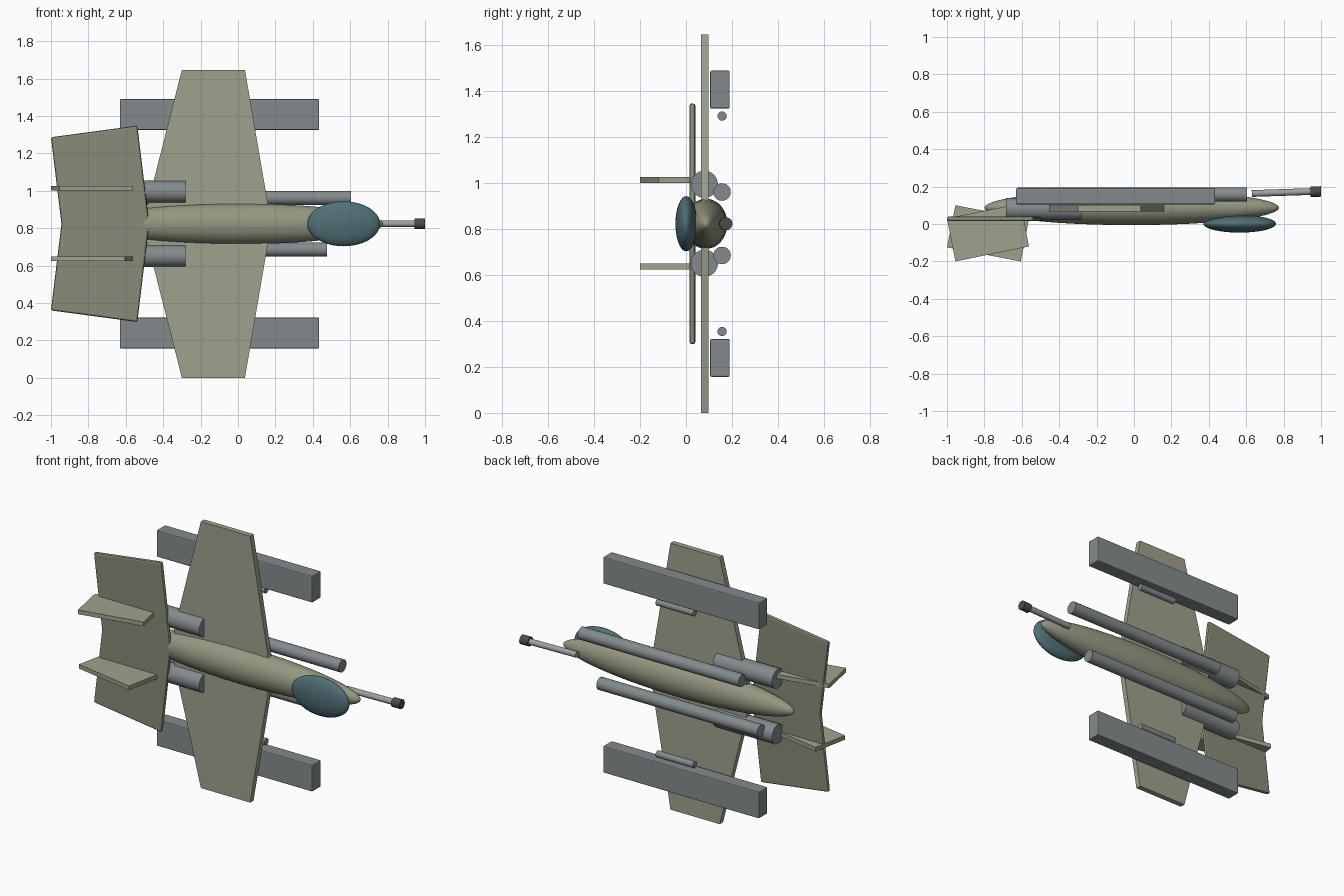
import bpy, bmesh, math
from mathutils import Matrix, Vector

if "Cube" in bpy.data.objects:
    bpy.data.objects.remove(bpy.data.objects["Cube"])

MID = 0.8235  # height of the fuselage axis; wings spread along z


def material(name, rgb):
    m = bpy.data.materials.new(name)
    m.diffuse_color = (*rgb, 1)
    m.use_nodes = True
    m.node_tree.nodes["Principled BSDF"].inputs["Base Color"].default_value = m.diffuse_color
    return m


OLIVE = material("olive", (0.30, 0.31, 0.22))
WING = material("light_olive", (0.35, 0.36, 0.27))
TAIL = material("dark_olive", (0.25, 0.26, 0.19))
GREY = material("steel", (0.23, 0.26, 0.27))
BARREL = material("barrel_grey", (0.36, 0.35, 0.36))
DARK = material("dark_metal", (0.07, 0.07, 0.07))
GLASS = material("canopy_blue", (0.08, 0.16, 0.18))


def finish(name, bm, mat, smooth=False, bevel=0):
    bmesh.ops.recalc_face_normals(bm, faces=bm.faces)
    mesh = bpy.data.meshes.new(name)
    bm.to_mesh(mesh)
    bm.free()
    ob = bpy.data.objects.new(name, mesh)
    bpy.context.collection.objects.link(ob)
    mesh.materials.append(mat)
    if bevel:
        mod = ob.modifiers.new("bevel", 'BEVEL')
        mod.width, mod.segments = bevel, 2
    if smooth:
        bpy.ops.object.select_all(action='DESELECT')
        ob.select_set(True)
        bpy.context.view_layer.objects.active = ob
        bpy.ops.object.shade_smooth_by_angle(angle=math.radians(35))
    return ob


def ellipsoid(name, centre, radii, mat):
    bm = bmesh.new()
    # poles along x
    m = (Matrix.Translation(centre) @ Matrix.Diagonal((*radii, 1))
         @ Matrix.Rotation(math.pi / 2, 4, 'Y'))
    bmesh.ops.create_uvsphere(bm, u_segments=40, v_segments=24, radius=1, matrix=m)
    return finish(name, bm, mat, True)


def rod(name, a, b, r, mat):
    a, b = Vector(a), Vector(b)
    d = b - a
    m = Matrix.Translation((a + b) / 2) @ d.to_track_quat('Z', 'Y').to_matrix().to_4x4()
    bm = bmesh.new()
    bmesh.ops.create_cone(bm, cap_ends=True, segments=32, radius1=r, radius2=r,
                          depth=d.length, matrix=m)
    return finish(name, bm, mat, True)


def plate(name, pts, shift, mat, bevel=0):
    bm = bmesh.new()
    face = bm.faces.new([bm.verts.new(p) for p in pts])
    ext = bmesh.ops.extrude_face_region(bm, geom=[face])
    verts = [g for g in ext["geom"] if isinstance(g, bmesh.types.BMVert)]
    bmesh.ops.translate(bm, verts=verts, vec=shift)
    return finish(name, bm, mat, bevel=bevel)


def mirrored(half):
    """Half outline (x, dz) from top to root, completed below the axis."""
    return half + [(x, -z) for x, z in reversed(half) if z > 0]


# Fuselage and canopy
ellipsoid("fuselage", (-0.012, 0.087, MID), (0.788, 0.093, 0.109), OLIVE)
ellipsoid("canopy", (0.565, 0.001, MID), (0.194, 0.047, 0.12), GLASS)

# Main wing: both tapered halves as one slab
lead = mirrored([(0.037, 0.8235), (0.16, 0.105)])
trail = mirrored([(-0.30, 0.8235), (-0.483, 0.105)])
plate("main_wing", [(x, 0.066, MID + z) for x, z in lead + trail[::-1]],
      (0, 0.033, 0), WING)

# Swept tailplane with rounded edges
lead = mirrored([(-0.538, 0.525), (-0.475, 0)])
trail = mirrored([(-1.0, 0.463), (-0.944, 0)])
plate("tailplane", [(x, 0.015, MID + z) for x, z in lead + trail[::-1]],
      (0, 0.026, 0), TAIL, 0.01)

# Twin fins, tilted opposite ways
plate("upper_fin", [(x, y, 1.001) for x, y in
      [(-1.0, 0.03), (-0.955, -0.2), (-0.562, -0.12), (-0.605, 0.11)]],
      (0, 0, 0.026), WING)
plate("lower_fin", [(x, y, 0.624) for x, y in
      [(-0.955, 0.1), (-1.0, -0.125), (-0.605, -0.2), (-0.562, 0.025)]],
      (0, 0, 0.026), WING)

# Paired parts above and below the axis
for s, side in ((1, "upper"), (-1, "lower")):
    rod(side + "_engine", (-0.685, 0.08, MID + s * 0.172),
        (-0.28, 0.08, MID + s * 0.172), 0.059, GREY)
    front = 0.605 if s > 0 else 0.477
    rod(side + "_long_tube", (front - 1.1, 0.157, MID + s * 0.138),
        (front, 0.157, MID + s * 0.138), 0.038, GREY)
    rod(side + "_short_tube", (-0.17, 0.157, MID + s * 0.469),
        (0.085, 0.157, MID + s * 0.469), 0.02, GREY)
    bm = bmesh.new()
    bmesh.ops.create_cube(bm, size=1, matrix=Matrix.Translation(
        (-0.099, 0.148, MID + s * 0.584)) @ Matrix.Diagonal((1.066, 0.085, 0.165, 1)))
    finish(side + "_box_pod", bm, GREY, bevel=0.006)

# Nose gun
rod("gun_barrel", (0.63, 0.163, MID), (0.96, 0.174, MID), 0.018, BARREL)
rod("gun_muzzle", (0.944, 0.172, MID), (1.0, 0.174, MID), 0.028, DARK)
